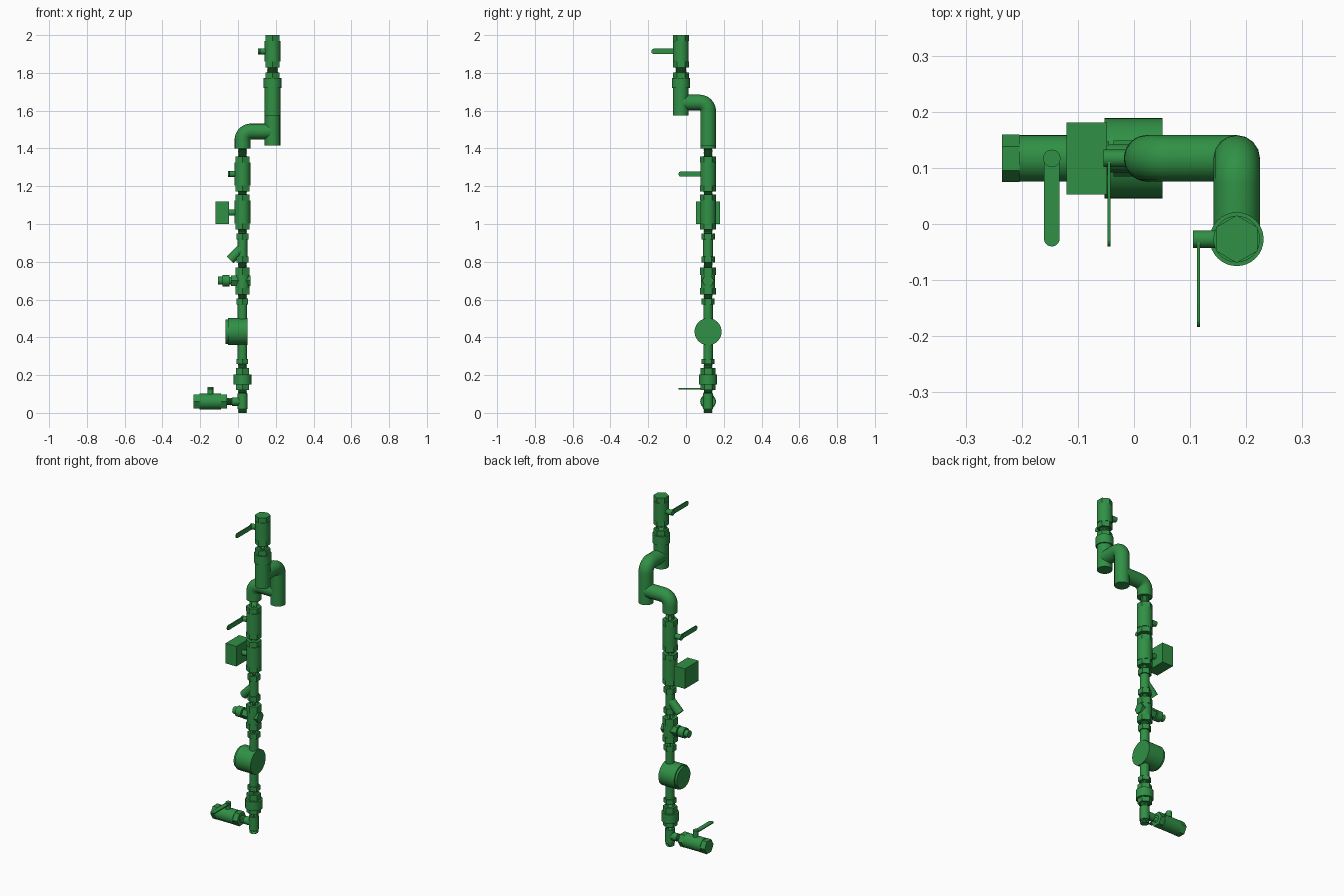
import bpy, bmesh, math
from mathutils import Vector

if "Cube" in bpy.data.objects:
    bpy.data.objects.remove(bpy.data.objects["Cube"])

X, Z, Y = Vector((1, 0, 0)), Vector((0, 0, 1)), Vector((0, 1, 0))
MX, MY = 0.0235, 0.117      # axis of main riser
TX, TY = 0.183, -0.027      # axis of top riser
green = bpy.data.materials.new("green_paint")
green.diffuse_color = (0.03, 0.28, 0.06, 1)
green.use_nodes = True
green.node_tree.nodes["Principled BSDF"].inputs["Base Color"].default_value = green.diffuse_color


def finish(ob):
    ob.data.materials.append(green)
    bpy.ops.object.select_all(action='DESELECT')
    ob.select_set(True)
    bpy.context.view_layer.objects.active = ob
    bpy.ops.object.shade_smooth_by_angle(angle=math.radians(30))
    return ob


def from_bmesh(name, bm):
    bmesh.ops.recalc_face_normals(bm, faces=bm.faces)
    me = bpy.data.meshes.new(name)
    bm.to_mesh(me)
    bm.free()
    ob = bpy.data.objects.new(name, me)
    bpy.context.collection.objects.link(ob)
    return finish(ob)


def lathe(name, o, d, prof, n=32):
    """Solid of (distance, radius) pairs around axis d (in the xz plane)."""
    bm = bmesh.new()
    o, d = Vector(o), Vector(d).normalized()
    v = d.cross(Y)
    rings = []
    for t, r in prof:
        rings.append([bm.verts.new(o + d * t + (Y * math.cos(a) + v * math.sin(a)) * r)
                      for a in (2 * math.pi * i / n for i in range(n))])
    for p, q in zip(rings, rings[1:]):
        for i in range(n):
            bm.faces.new((p[i], p[(i + 1) % n], q[(i + 1) % n], q[i]))
    bm.faces.new(rings[0])
    bm.faces.new(rings[-1])
    return from_bmesh(name, bm)


def rod(name, o, d, a, b, r, n=32):
    return lathe(name, o, d, [(a, r), (b, r)], n)


def nut(name, o, d, a, b, r):
    return rod(name, o, d, a, b, r, 6)


def thread(name, o, d, a, b, r=0.024):
    k = max(2, round((b - a) / 0.006))
    s = (b - a) / k
    prof = [(a, r - 0.003)]
    for i in range(k):
        prof += [(a + s * (i + .5), r), (a + s * (i + 1), r - 0.003)]
    return lathe(name, o, d, prof, 24)


def ball_valve(name, o, d, a, b, s):
    """Valve body with hex ends, stem along s and lever toward -y."""
    o, d = Vector(o), Vector(d)
    e = 0.031
    nut(name + "_hex_lower", o, d, a, a + e, 0.0425)
    nut(name + "_hex_upper", o, d, b - e, b, 0.0425)
    rod(name + "_body", o, d, a + e, b - e, 0.0415)
    c = o + d * (a + b) / 2
    rod(name + "_stem", c, s, 0.03, 0.0775, 0.0155, 24)
    bm = bmesh.new()
    w = s.cross(Y)
    h, far = 0.014, 0.143
    pts = [(h * math.cos(t), h * math.sin(t)) for t in (math.pi * i / 12 for i in range(13))]
    pts += [(-x, -y - far) for x, y in pts]
    f = bm.faces.new([bm.verts.new(c + s * 0.065 + w * x + Y * y) for x, y in pts])
    ext = bmesh.ops.extrude_face_region(bm, geom=[f])
    bmesh.ops.translate(bm, vec=s * 0.006,
                        verts=[g for g in ext['geom'] if isinstance(g, bmesh.types.BMVert)])
    from_bmesh(name + "_lever", bm)


def elbow_pipe(name, a, corner, b, r=0.0415, bend=0.045):
    """Pipe from a to b with a round bend at the corner."""
    a, c, b = map(Vector, (a, corner, b))
    u, w = (a - c).normalized(), (b - c).normalized()
    m = c + (u + w) * bend
    pts = [a] + [m - w * bend * math.cos(t) - u * bend * math.sin(t)
                 for t in (math.pi / 2 * i / 10 for i in range(11))] + [b]
    cu = bpy.data.curves.new(name, 'CURVE')
    cu.dimensions = '3D'
    cu.bevel_depth, cu.bevel_resolution, cu.use_fill_caps = r, 6, True
    sp = cu.splines.new('POLY')
    sp.points.add(len(pts) - 1)
    for p, q in zip(sp.points, pts):
        p.co = (*q, 1)
    ob = bpy.data.objects.new(name, cu)
    bpy.context.collection.objects.link(ob)
    bpy.ops.object.select_all(action='DESELECT')
    ob.select_set(True)
    bpy.context.view_layer.objects.active = ob
    bpy.ops.object.convert(target='MESH')
    finish(bpy.context.view_layer.objects.active)


M = (MX, MY, 0)
T = (TX, TY, 0)

# Threaded nipples along the riser
for i, (a, b) in enumerate([(0, 0.022), (0.1, 0.125), (0.235, 0.265), (0.60, 0.63),
                            (0.765, 0.8), (0.945, 0.985), (1.125, 1.18), (1.35, 1.405)]):
    thread(f"nipple_{i + 1}", M, Z, a, b)

# Drain tee and drain valve
rod("tee_run", M, Z, 0.02, 0.102, 0.0265)
rod("tee_branch", (MX, MY, 0.06), -X, 0, 0.055, 0.0225)
thread("drain_nipple", (MX, MY, 0.06), -X, 0.05, 0.085, 0.02)
ball_valve("drain_valve", (0, MY, 0.06), X, -0.235, -0.058, Z)

# Lower union
nut("lower_union_nut", M, Z, 0.122, 0.152, 0.039)
rod("lower_union_ring", M, Z, 0.15, 0.203, 0.047)
nut("lower_union_collar", M, Z, 0.2, 0.238, 0.039)

# Flow meter
nut("meter_lower_nut", M, Z, 0.258, 0.285, 0.035)
rod("meter_pipe", M, Z, 0.283, 0.58, 0.025)
nut("meter_upper_nut", M, Z, 0.573, 0.605, 0.035)
lathe("meter_housing", (0, MY, 0.43), X,
      [(-0.066, 0.064), (-0.053, 0.064), (-0.053, 0.0715), (0.051, 0.0715)], 40)

# Pressure reducer
nut("reducer_lower_hex", M, Z, 0.626, 0.66, 0.0425)
rod("reducer_body", M, Z, 0.655, 0.735, 0.037)
nut("reducer_upper_hex", M, Z, 0.73, 0.77, 0.0425)
rod("reducer_bonnet", (MX, MY, 0.7), X, -0.06, 0.042, 0.032, 6)
lathe("reducer_cap", (MX, MY, 0.7), -X,
      [(0.05, 0.02), (0.068, 0.02), (0.068, 0.03), (0.105, 0.03), (0.105, 0.021), (0.129, 0.021)])

# Angled strainer
nut("strainer_lower_nut", M, Z, 0.795, 0.827, 0.036)
rod("strainer_body", M, Z, 0.825, 0.92, 0.026)
rod("strainer_branch", (MX, MY, 0.875), (-1, 0, -1), 0, 0.092, 0.025)
nut("strainer_upper_nut", M, Z, 0.918, 0.95, 0.036)

# Motorised valve
nut("motor_valve_lower_hex", M, Z, 0.972, 1.003, 0.0425)
rod("motor_valve_body", M, Z, 1.003, 1.125, 0.0415)
nut("motor_valve_upper_hex", M, Z, 1.125, 1.156, 0.0425)
rod("actuator_stem", (MX, MY, 1.06), -X, 0.03, 0.08, 0.0155, 24)
bm = bmesh.new()
bmesh.ops.create_cube(bm, size=1)
bmesh.ops.scale(bm, vec=(0.072, 0.128, 0.12), verts=bm.verts)
bmesh.ops.translate(bm, vec=(-0.084, MY, 1.06), verts=bm.verts)
from_bmesh("actuator_box", bm)

# Riser shut-off valve
ball_valve("riser_valve", M, Z, 1.172, 1.357, -X)

# Offset pipework
elbow_pipe("lower_offset_pipe", (MX, MY, 1.4), (MX, MY, 1.49), (TX, MY, 1.49))
elbow_pipe("upper_offset_pipe", (TX, MY, 1.415), (TX, MY, 1.643), (TX, TY, 1.643))
rod("top_pipe", T, Z, 1.575, 1.725, 0.0415)

# Upper union and top valve
rod("upper_union_ring", T, Z, 1.72, 1.773, 0.048)
nut("upper_union_collar", T, Z, 1.77, 1.802, 0.0425)
thread("top_nipple", T, Z, 1.8, 1.84, 0.029)
ball_valve("top_valve", T, Z, 1.828, 2.0, -X)
